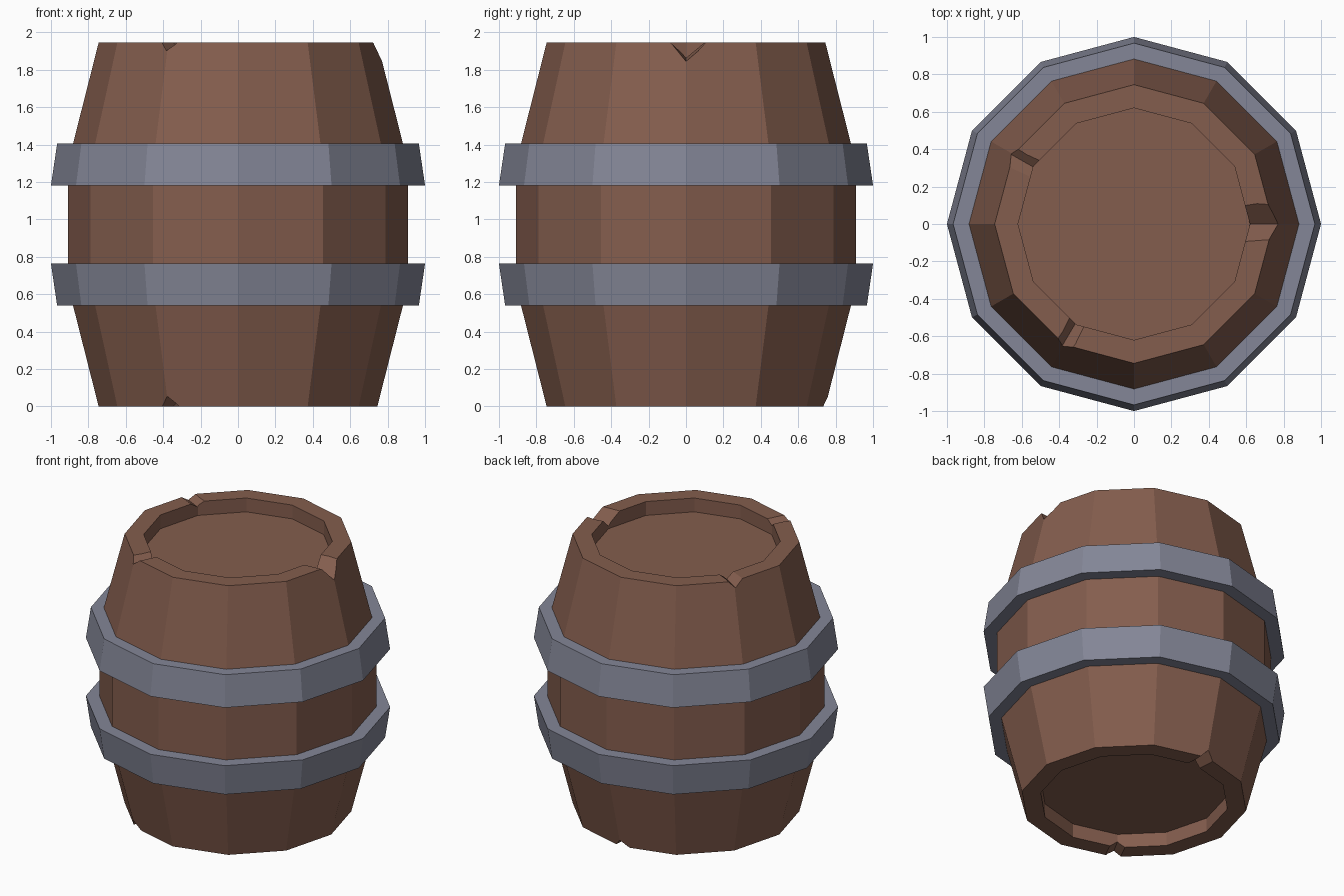
import bpy, bmesh
from math import cos, sin, radians, tau

if "Cube" in bpy.data.objects:
    bpy.data.objects.remove(bpy.data.objects["Cube"])

SIDES = 12
HEIGHT = 1.945


def material(name, rgb):
    m = bpy.data.materials.new(name)
    m.diffuse_color = (*rgb, 1)
    m.use_nodes = True
    m.node_tree.nodes["Principled BSDF"].inputs["Base Color"].default_value = m.diffuse_color
    return m


def finish(name, bm, mat):
    bmesh.ops.recalc_face_normals(bm, faces=bm.faces)
    mesh = bpy.data.meshes.new(name)
    bm.to_mesh(mesh)
    bm.free()
    mesh.materials.append(mat)
    ob = bpy.data.objects.new(name, mesh)
    bpy.context.collection.objects.link(ob)
    return ob


def lathe(name, profile, mat, closed):
    """Revolve (radius, z) points; open profiles get flat end caps."""
    bm = bmesh.new()
    rings = [[bm.verts.new((r * cos(tau * i / SIDES), r * sin(tau * i / SIDES), z))
              for i in range(SIDES)] for r, z in profile]
    pairs = list(zip(rings, rings[1:]))
    if closed:
        pairs.append((rings[-1], rings[0]))
    else:
        bm.faces.new(rings[0])
        bm.faces.new(rings[-1])
    for a, b in pairs:
        for i in range(SIDES):
            j = (i + 1) % SIDES
            bm.faces.new((a[i], a[j], b[j], b[i]))
    return finish(name, bm, mat)


def add_notch(bm, angle, half, depth, top):
    """V-shaped wedge lying across the rim, valley dropping outwards."""
    a = radians(angle)
    ends = []
    for r, d in ((0.57, depth * 0.75), (0.85, depth * 1.1)):
        over = 0.05
        w = half * (d + over) / d
        ring = []
        for t, h in ((-w, HEIGHT + over), (w, HEIGHT + over), (0, HEIGHT - d)):
            z = h if top else HEIGHT - h
            ring.append(bm.verts.new((r * cos(a) - t * sin(a), r * sin(a) + t * cos(a), z)))
        ends.append(ring)
    p, q = ends
    bm.faces.new(p)
    bm.faces.new(q)
    for i in range(3):
        j = (i + 1) % 3
        bm.faces.new((p[i], p[j], q[j], q[i]))


wood = material("wood", (0.23, 0.11, 0.075))
iron = material("iron", (0.23, 0.24, 0.31))

# Barrel body with recessed lid and base
half = [(0.62, 0.10), (0.62, 0), (0.745, 0), (0.91, 0.65)]
body = lathe("barrel_body", half + [(r, HEIGHT - z) for r, z in reversed(half)], wood, False)

# Chips in the top and bottom rims
bm = bmesh.new()
for notch in ((0, 0.095, 0.10, True), (150.5, 0.05, 0.045, True), (239.5, 0.045, 0.045, True),
              (240, 0.05, 0.055, False), (90, 0.05, 0.05, False)):
    add_notch(bm, *notch)
cutter = finish("rim_chip_cutter", bm, wood)
cutter.hide_render = True
cutter.hide_viewport = True
cutter.display_type = 'WIRE'
mod = body.modifiers.new("rim_chips", 'BOOLEAN')
mod.operation = 'DIFFERENCE'
mod.solver = 'EXACT'
mod.object = cutter

# Iron hoops, mirrored about mid height
hoop = [(0.87, 0.54), (0.967, 0.54), (1.0, 0.763), (0.89, 0.763)]
lathe("lower_hoop", hoop, iron, True)
lathe("upper_hoop", [(r, HEIGHT - z) for r, z in hoop], iron, True)
